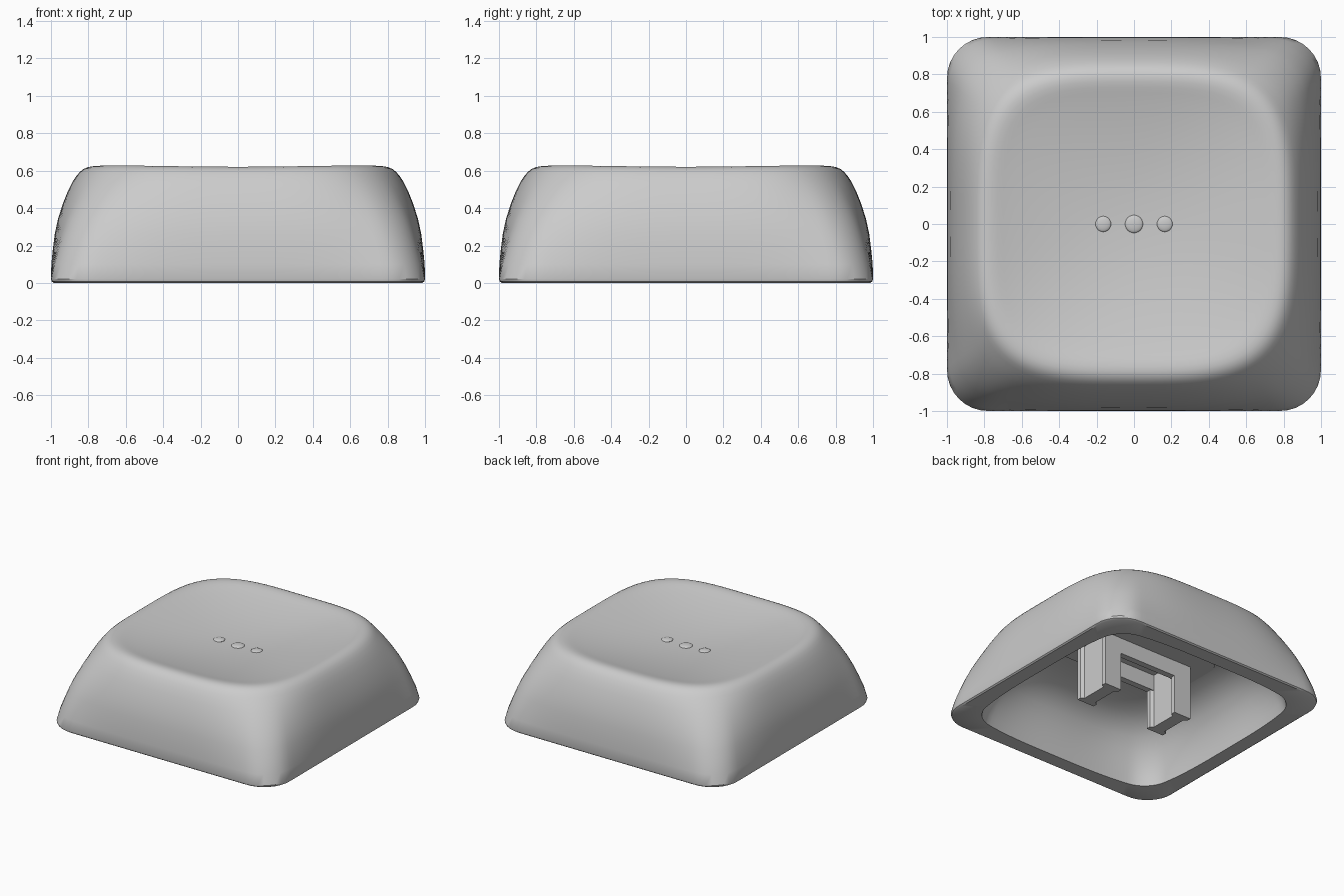
import bpy, bmesh, math
from math import cos, sin, pi, sqrt

cube = bpy.data.objects.get("Cube")
if cube:
    bpy.data.objects.remove(cube, do_unlink=True)

grey = bpy.data.materials.new("light_grey_plastic")
grey.use_nodes = True
COLOUR = (0.6, 0.6, 0.6, 1)
grey.diffuse_color = COLOUR
grey.node_tree.nodes["Principled BSDF"].inputs["Base Color"].default_value = COLOUR

SIDES = 192
RIM = 0.7


def finish(bm, name, angle=35):
    bmesh.ops.recalc_face_normals(bm, faces=bm.faces[:])
    mesh = bpy.data.meshes.new(name)
    bm.to_mesh(mesh)
    bm.free()
    mesh.materials.append(grey)
    obj = bpy.data.objects.new(name, mesh)
    bpy.context.scene.collection.objects.link(obj)
    bpy.ops.object.select_all(action='DESELECT')
    obj.select_set(True)
    bpy.context.view_layer.objects.active = obj
    bpy.ops.object.shade_smooth_by_angle(angle=math.radians(angle))
    return obj


def radius(t, half, blend, power=3.6, corner=0.22):
    """Outline radius: a rounded square blended towards a soft squircle."""
    a, b = max(abs(cos(t)), abs(sin(t))), min(abs(cos(t)), abs(sin(t)))
    r = corner * half
    c = half - r
    if b / a <= c / half:
        square = half / a
    else:
        square = c * (a + b) + sqrt(max(0, r * r - (c * (a - b)) ** 2))
    squircle = half / (a ** power + b ** power) ** (1 / power)
    return square * (1 - blend) + squircle * blend


def dish(half):
    return 0.525 + 0.082 * (half / RIM) ** 2


def prism(bm, points, bottom, top):
    """Push a flat outline straight up."""
    face = bm.faces.new([bm.verts.new((x, y, bottom)) for x, y in points])
    for v in bmesh.ops.extrude_face_region(bm, geom=[face])["geom"]:
        if isinstance(v, bmesh.types.BMVert):
            v.co.z = top


# Shell sections: height, half width, softness of corners, corner lift
inner = [(0.46, 0.42, 1, 0), (0.447, 0.53, 1, 0), (0.42, 0.635, 1, 0),
         (0.375, 0.72, 0.95, 0), (0.31, 0.78, 0.85, 0), (0.23, 0.823, 0.72, 0),
         (0.15, 0.85, 0.6, 0), (0.07, 0.865, 0.48, 0), (0, 0.872, 0.4, 0)]
outer = [(0, 0.985, 0, 0), (0.008, 0.996, 0, 0), (0.022, 1, 0, 0),
         (0.1, 0.998, 0.13, 0), (0.18, 0.99, 0.28, 0), (0.26, 0.98, 0.43, 0),
         (0.34, 0.963, 0.58, 0), (0.42, 0.938, 0.73, 0), (0.49, 0.91, 0.86, 0),
         (0.54, 0.885, 0.95, 0), (0.573, 0.863, 1, 0.01), (0.594, 0.845, 1, 0.015),
         (0.608, 0.827, 1, 0.025), (0.617, 0.807, 1, 0.035),
         (0.621, 0.785, 1, 0.04), (0.62, 0.76, 1, 0.045), (0.615, 0.73, 1, 0.045)]
sections = [s + (3.6,) for s in inner + outer]
for step in range(12):
    half = RIM - 0.06 * step
    sections.append((dish(half), half, 1, 0.045 * half / RIM, 2 + 1.6 * half / RIM))

# Hollow cap shell with a dished top
bm = bmesh.new()
loops = []
for z, half, blend, lift, power in sections:
    loop = []
    for i in range(SIDES):
        t = 2 * pi * i / SIDES
        r = radius(t, half, blend, power)
        loop.append(bm.verts.new((r * cos(t), r * sin(t), z + lift * (r / half - 1))))
    loops.append(loop)
for low, high in zip(loops, loops[1:]):
    for i in range(SIDES):
        j = (i + 1) % SIDES
        bm.faces.new((low[i], low[j], high[j], high[i]))
top = bm.verts.new((0, 0, dish(0)))
for i in range(SIDES):
    bm.faces.new((loops[-1][i], loops[-1][(i + 1) % SIDES], top))
bm.faces.new(loops[0])
finish(bm, "cap_shell")

# Three low touch dots in the dish
for name, x, size in (("right_dot", -0.165, 0.042), ("middle_dot", 0, 0.048),
                      ("left_dot", 0.165, 0.042)):
    bm = bmesh.new()
    bmesh.ops.create_uvsphere(bm, u_segments=24, v_segments=12, radius=size)
    for v in bm.verts:
        v.co.z = v.co.z * 0.28 + dish(x)
        v.co.x += x
    finish(bm, name)

# Rounded pad on the ceiling
PAD_X, PAD_Y, PAD_R = 0.55, 0.31, 0.1
outline = []
for i in range(32):
    t = 2 * pi * (i + 0.5) / 32
    outline.append((math.copysign(PAD_X - PAD_R, cos(t)) + PAD_R * cos(t),
                    math.copysign(PAD_Y - PAD_R, sin(t)) + PAD_R * sin(t)))
bm = bmesh.new()
prism(bm, outline, 0.435, 0.475)
finish(bm, "ceiling_pad")

# Prongs with a groove on both broad sides
LONG, THICK, GROOVE, WEB = 0.155, 0.075, 0.12, 0.05
quarter = [(THICK, LONG), (THICK, GROOVE), (WEB, GROOVE - 0.015)]
profile = (quarter + [(x, -y) for x, y in reversed(quarter)]
           + [(-x, -y) for x, y in quarter]
           + [(-x, y) for x, y in reversed(quarter)])
for name, side in (("left_prong", 1), ("right_prong", -1)):
    bm = bmesh.new()
    prism(bm, [(x + side * 0.325, y) for x, y in profile], 0.005, 0.46)
    finish(bm, name, 20)

# Ceiling rails that join the prongs
for name, side in (("back_rail", 1), ("front_rail", -1)):
    bm = bmesh.new()
    near, far = side * 0.105, side * 0.154
    prism(bm, [(-0.3, near), (0.3, near), (0.3, far), (-0.3, far)], 0.31, 0.46)
    finish(bm, name, 20)
